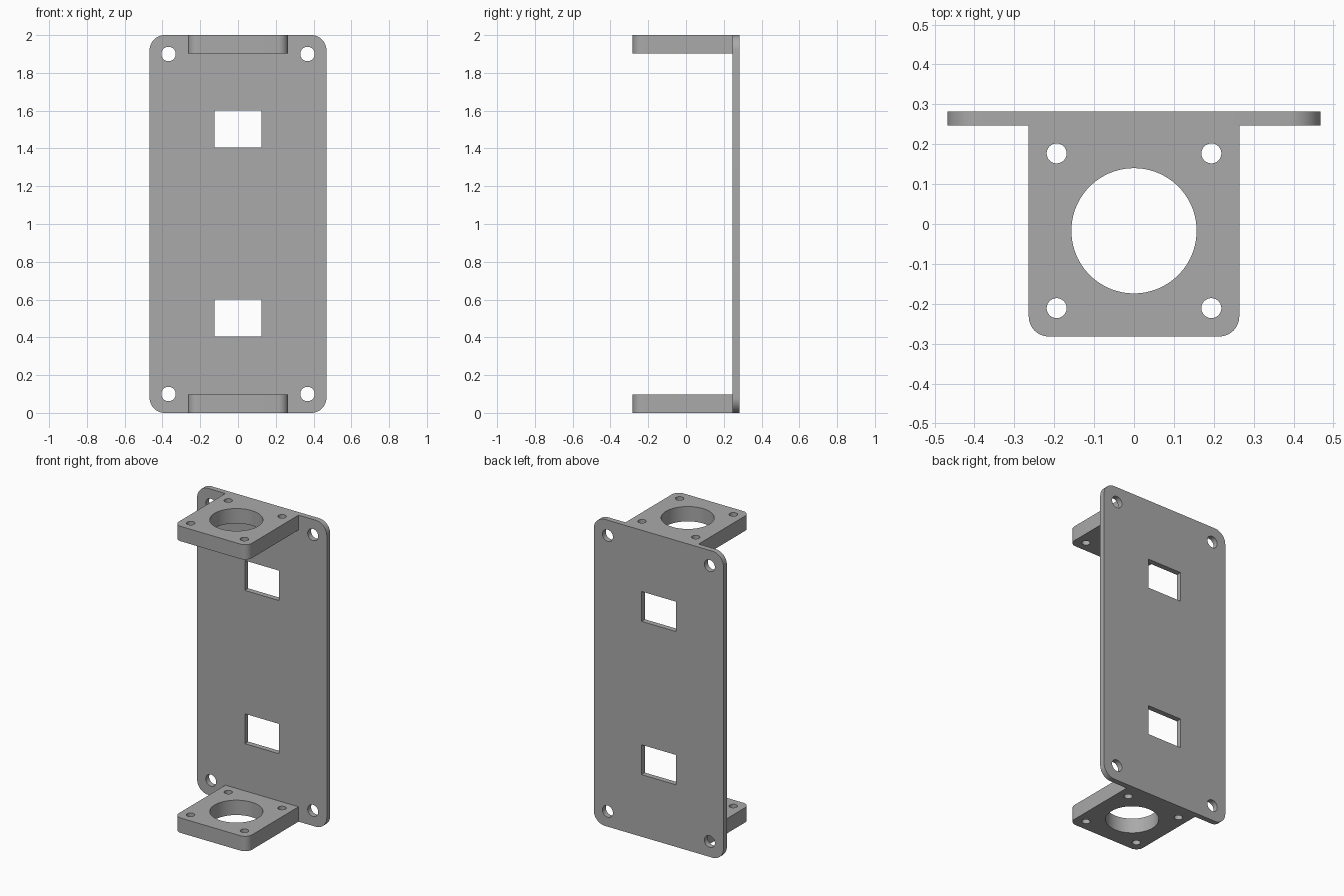
import bpy
from math import pi, cos, sin, radians

cube = bpy.data.objects.get("Cube")
if cube:
    bpy.data.objects.remove(cube, do_unlink=True)

grey = bpy.data.materials.new("plain grey")
grey.use_nodes = True
colour = (0.4, 0.4, 0.4, 1)
grey.diffuse_color = colour
grey.node_tree.nodes["Principled BSDF"].inputs["Base Color"].default_value = colour


def circle(cx, cy, r, n=48):
    return [(cx + r * cos(2 * pi * i / n), cy + r * sin(2 * pi * i / n)) for i in range(n)]


def rounded_rect(x0, x1, y0, y1, radii, steps=12):
    """Counter-clockwise outline; radii start at the upper right corner."""
    corners = [(x1, y1, -1, -1), (x0, y1, 1, -1), (x0, y0, 1, 1), (x1, y0, -1, 1)]
    points = []
    for k, ((x, y, sx, sy), r) in enumerate(zip(corners, radii)):
        if r == 0:
            points.append((x, y))
            continue
        for i in range(steps + 1):
            a = pi / 2 * (k + i / steps)
            points.append((x + sx * r + r * cos(a), y + sy * r + r * sin(a)))
    return points


def sheet(name, outlines, thickness, location, rotation=(0, 0, 0)):
    """Extrude a filled outline with holes into a mesh centred on its thickness."""
    curve = bpy.data.curves.new(name + " profile", "CURVE")
    curve.dimensions = "2D"
    curve.fill_mode = "BOTH"
    curve.extrude = thickness / 2
    for points in outlines:
        spline = curve.splines.new("POLY")
        spline.points.add(len(points) - 1)
        for p, (x, y) in zip(spline.points, points):
            p.co = (x, y, 0, 1)
        spline.use_cyclic_u = True
    source = bpy.data.objects.new(name + " profile", curve)
    bpy.context.collection.objects.link(source)
    bpy.context.view_layer.update()
    evaluated = source.evaluated_get(bpy.context.evaluated_depsgraph_get())
    mesh = bpy.data.meshes.new_from_object(evaluated)
    bpy.data.objects.remove(source, do_unlink=True)
    bpy.data.curves.remove(curve)
    mesh.name = name
    mesh.materials.clear()
    mesh.materials.append(grey)
    obj = bpy.data.objects.new(name, mesh)
    obj.location = location
    obj.rotation_euler = rotation
    bpy.context.collection.objects.link(obj)
    bpy.ops.object.select_all(action="DESELECT")
    obj.select_set(True)
    bpy.context.view_layer.objects.active = obj
    bpy.ops.object.shade_smooth_by_angle(angle=radians(30))
    return obj


# Back plate with corner holes and two rectangular windows
plate = [rounded_rect(-0.468, 0.468, 0, 2, [0.08] * 4)]
plate += [circle(x, z, 0.038) for x in (-0.368, 0.368) for z in (0.1, 1.9)]
plate += [rounded_rect(-0.124, 0.124, z, z + 0.195, [0] * 4) for z in (0.405, 1.405)]
sheet("back_plate", plate, 0.035, (0, 0.2645, 0), (pi / 2, 0, 0))

# Top and bottom flanges, each with a large bore and four screw holes
flange = [rounded_rect(-0.264, 0.264, -0.282, 0.248, [0, 0, 0.05, 0.05])]
flange.append(circle(0, -0.017, 0.157, 96))
flange += [circle(x, y, 0.025) for x in (-0.194, 0.194) for y in (-0.211, 0.177)]
for name, z in (("bottom_flange", 0.0485), ("top_flange", 1.9515)):
    sheet(name, flange, 0.097, (0, 0, z))
